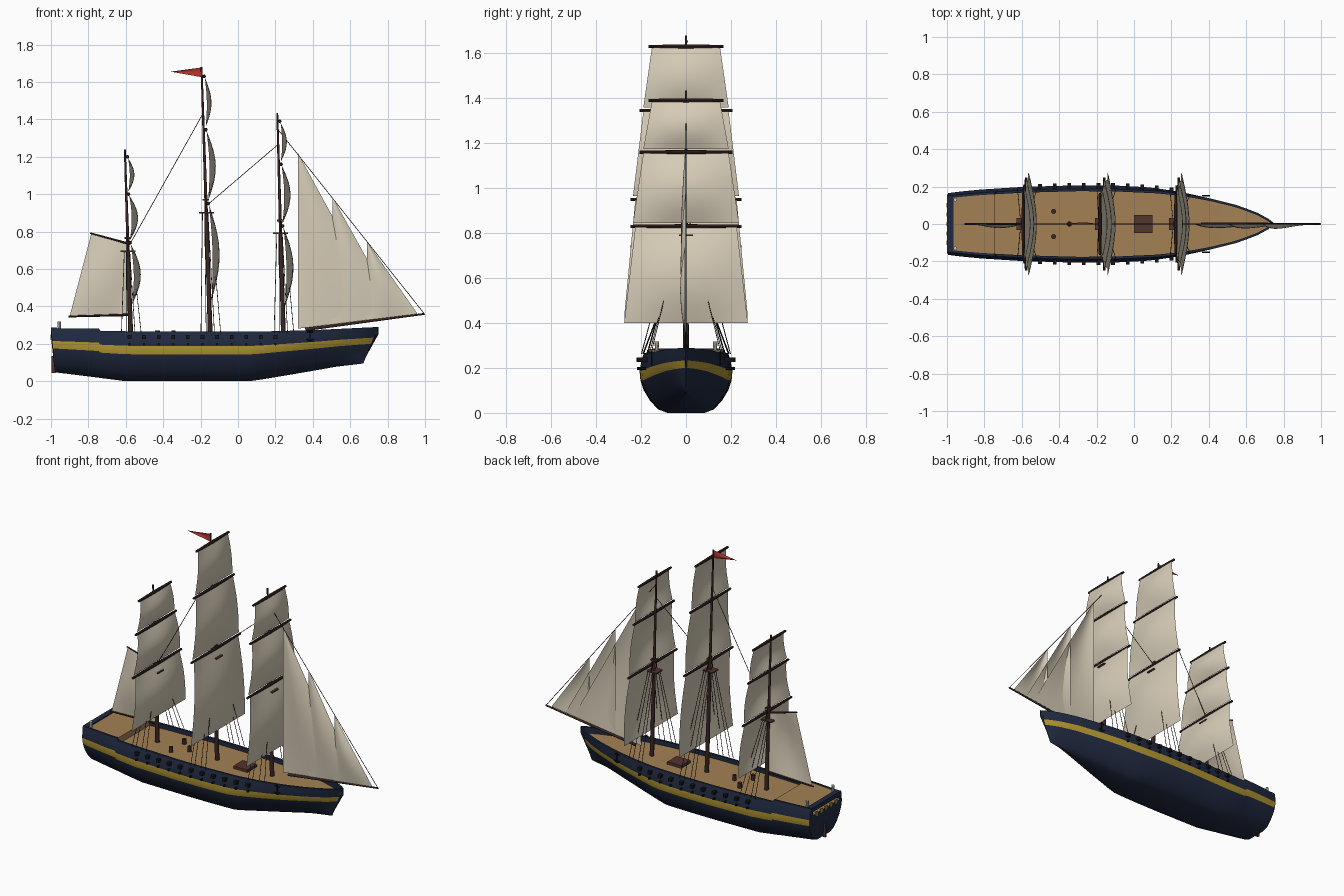
import bpy, bmesh, math
from mathutils import Vector as V

if "Cube" in bpy.data.objects:
    bpy.data.objects.remove(bpy.data.objects["Cube"])


def mat(name, r, g, b):
    m = bpy.data.materials.new(name)
    m.diffuse_color = (r, g, b, 1)
    m.use_nodes = True
    m.node_tree.nodes["Principled BSDF"].inputs["Base Color"].default_value = m.diffuse_color
    return m


NAVY = mat("navy_paint", 0.014, 0.022, 0.050)
GOLD = mat("gold_paint", 0.43, 0.29, 0.03)
DECK = mat("deck_planks", 0.37, 0.22, 0.09)
WOOD = mat("dark_wood", 0.040, 0.020, 0.016)
HATCH = mat("hatch_wood", 0.085, 0.035, 0.028)
CANVAS = mat("canvas", 0.68, 0.61, 0.48)
BLACK = mat("black_iron", 0.008, 0.008, 0.009)
RED = mat("red", 0.43, 0.035, 0.025)
GLASS = mat("lantern_glass", 0.6, 0.6, 0.55)


def finish(name, bm, mats, smooth=0):
    me = bpy.data.meshes.new(name)
    bm.to_mesh(me)
    bm.free()
    ob = bpy.data.objects.new(name, me)
    bpy.context.collection.objects.link(ob)
    for m in mats:
        me.materials.append(m)
    if smooth:
        bpy.ops.object.select_all(action='DESELECT')
        ob.select_set(True)
        bpy.context.view_layer.objects.active = ob
        bpy.ops.object.shade_smooth_by_angle(angle=math.radians(smooth))
    return ob


def tubes(name, segs, m, n=8):
    """Tapered rods, each (start, end, radius_start, radius_end)."""
    bm = bmesh.new()
    for a, b, r1, r2 in segs:
        a, b = V(a), V(b)
        d = (b - a).normalized()
        p = d.orthogonal().normalized()
        q = d.cross(p)
        rings = []
        for c, r in ((a, r1), (b, r2)):
            rings.append([bm.verts.new(c + r * (p * math.cos(t) + q * math.sin(t)))
                          for t in (2 * math.pi * k / n for k in range(n))])
        for k in range(n):
            j = (k + 1) % n
            bm.faces.new((rings[0][k], rings[0][j], rings[1][j], rings[1][k]))
        bm.faces.new(rings[0][::-1])
        bm.faces.new(rings[1])
    return finish(name, bm, [m], 40 if n > 5 else 0)


def boxes(name, items, m):
    bm = bmesh.new()
    for c, s in items:
        vs = bmesh.ops.create_cube(bm, size=1)["verts"]
        for v in vs:
            v.co = V(c) + V([v.co[i] * s[i] for i in range(3)])
    return finish(name, bm, [m])


def interp(knots, x):
    for (x0, y0), (x1, y1) in zip(knots, knots[1:]):
        if x <= x1:
            return y0 + (y1 - y0) * max(0, (x - x0) / (x1 - x0))
    return knots[-1][1]


# Hull: lofted rings, half width / keel / sheer along the length
HALF = [(-1, .165), (-.85, .182), (-.6, .198), (-.3, .207), (-.1, .206), (.1, .195), (.25, .174),
        (.4, .143), (.55, .103), (.66, .06), (.72, .027), (.75, .004)]
KEEL = [(-1, .05), (-.85, .032), (-.6, 0), (.07, 0), (.25, .03), (.4, .055), (.55, .078), (.75, .095)]
TOP = [(-1, .283), (-.745, .283), (-.735, .268), (-.3, .265), (.1, .265), (.4, .273), (.75, .29)]
ROWS = [(0, .40, .05), (.06, .60, .22), (.2, .77, .42), (.38, .91, .64), (.54, .98, .83),
        (.71, 1, .95), (.86, .96, .98), (1, .91, 1)]   # height, midship width, bow width


def hull_ring(s):
    b, k, t = interp(HALF, s), interp(KEEL, s), interp(TOP, s)
    mix = min(1, max(0, (s - .05) / .6))
    rake = .08 * max(0, (s - .3) / .45) ** 2
    pts = []
    for f, wm, wb in ROWS:
        x = s - rake * (1 - f) + (.02 * (1 - f) if s < -.99 else 0)
        pts.append((x, b * (wm + (wb - wm) * mix), k + (t - k) * f))
    yi = max(.001, pts[-1][1] - .013)
    pts.append((s, yi, t))
    pts.append((s, yi, .238 + .02 * max(0, s) ** 2))
    return [(x, -y, z) for x, y, z in pts] + [(x, y, z) for x, y, z in pts[::-1]]


stations = sorted({-1, -.97, -.9, -.82, -.745, -.735, -.66, .66, .69, .72, .75}
                  | {round(-.6 + .06 * i, 2) for i in range(21)})
bm = bmesh.new()
rings = [[bm.verts.new(p) for p in hull_ring(s)] for s in stations]
n, R = len(rings[0]), len(ROWS)
for a, b in zip(rings, rings[1:]):
    for i in range(n):
        j = (i + 1) % n
        f = bm.faces.new((a[i], b[i], b[j], a[j]))
        k = min(i, n - 2 - i)
        f.material_index = 1 if k == 4 and i != n - 1 else 2 if i == R + 1 else 0
# transom and stem close only the outer shell
bm.faces.new(rings[0])
bm.faces.new(rings[-1])
bmesh.ops.recalc_face_normals(bm, faces=bm.faces)
finish("hull", bm, [NAVY, GOLD, DECK], 35)

# Raised poop deck
bm = bmesh.new()
prev = None
for s in (-.985, -.9, -.82, -.742):
    y = interp(HALF, s) * .91 - .004
    cur = [bm.verts.new((s, sy * y, z)) for sy, z in ((-1, .236), (-1, .279), (1, .279), (1, .236))]
    if prev:
        for i in range(3):
            bm.faces.new((prev[i], cur[i], cur[i + 1], prev[i + 1]))
    prev = cur
bm.faces.new(prev)
bmesh.ops.recalc_face_normals(bm, faces=bm.faces)
finish("poop_deck", bm, [DECK])

# Stern: rail, windows, rudder, lanterns
boxes("stern_rail", [((-.982, 0, .272), (.034, .30, .028))], NAVY)
boxes("stern_windows", [((-.9985, y * .05, .235), (.006, .022, .028)) for y in (-2, -1, 0, 1, 2)], GOLD)
boxes("rudder", [((-.985, 0, .09), (.024, .014, .09))], HATCH)
tubes("stern_lanterns", [((-.955, y, .276), (-.955, y, .318), .008, .010) for y in (-.13, .13)], GLASS)

# Guns along both sides, two rows
upper, lower = [], []
for i in range(11):
    x = -.58 + .078 * i
    b = interp(HALF, x)
    for sy in (-1, 1):
        upper.append(((x, sy * (b - .002), .236), (.02, .03, .02)))
        lower.append(((x, sy * (b - .02), .198), (x, sy * (b + .011), .198), .007, .007))
boxes("upper_gun_ports", upper, BLACK)
tubes("lower_guns", lower, BLACK)

# Anchors
anchor = []
for sy in (-1, 1):
    y = sy * .152
    anchor += [((.385, y, .215), (.385, y, .275), .004, .004), ((.365, y, .225), (.385, y, .213), .004, .004),
               ((.405, y, .225), (.385, y, .213), .004, .004), ((.37, y, .265), (.40, y, .265), .004, .004)]
tubes("anchors", anchor, BLACK, 6)

# Deck fittings
boxes("cargo_hatch", [((.05, 0, .246), (.1, .096, .018))], HATCH)
tubes("capstan_and_barrels", [((-.43, .067, .236), (-.43, .067, .27), .013, .013),
                              ((-.43, -.067, .236), (-.43, -.067, .27), .013, .013),
                              ((-.345, 0, .236), (-.345, 0, .272), .013, .011)], WOOD, 12)


def sheet(name, tl, tr, br, bl, belly, m=CANVAS, edge=.25, nu=12, nv=10):
    """Bellied four-corner cloth."""
    tl, tr, br, bl, belly = map(V, (tl, tr, br, bl, belly))
    bm = bmesh.new()
    g = []
    for j in range(nv + 1):
        v = j / nv
        row = []
        for i in range(nu + 1):
            u = i / nu
            p = tl.lerp(tr, u).lerp(bl.lerp(br, u), v)
            p += belly * math.sin(math.pi * v) * (edge + (1 - edge) * math.sin(math.pi * u))
            row.append(bm.verts.new(p))
        g.append(row)
    for j in range(nv):
        for i in range(nu):
            bm.faces.new((g[j][i], g[j + 1][i], g[j + 1][i + 1], g[j][i + 1]))
    bmesh.ops.remove_doubles(bm, verts=bm.verts, dist=1e-5)
    return finish(name, bm, [m], 60)


# Masts: base x, top x, top z, platform z, yard heights, foot of the lowest sail
MASTS = {"mizzen": (-.573, -.605, 1.24, .695, (.74, 1.0, 1.2), .41),
         "main": (-.148, -.195, 1.68, .90, (.95, 1.345, 1.63), .43),
         "fore": (.243, .21, 1.435, .79, (.83, 1.16, 1.39), .40)}
YARD = (.248, .206, .166)
HEAD = (.226, .190, .152)
FOOT = (.275, .236, .190)
BELLY = (.050, .045, .033)
for nm, (x0, x1, zt, zp, yards, foot) in MASTS.items():
    def mx(z):
        return x0 + (x1 - x0) * (z - .24) / (zt - .24)
    tubes(nm + "_mast", [((x0, 0, .235), (mx(zp), 0, zp), .0135, .010),
                         ((mx(zp), 0, zp), (x1, 0, zt), .009, .005)], WOOD, 12)
    boxes(nm + "_top_platform", [((mx(zp), 0, zp), (.08, .062, .008)),
                                 ((mx(zp + .07), 0, zp + .07), (.034, .03, .010))], HATCH)
    spars, low = [], foot
    for i, z in enumerate(yards):
        x = mx(z) + .012
        for sy in (-1, 1):
            spars.append(((x, 0, z), (x, sy * YARD[i], z), .010, .007))
        xb = mx(low) + .012
        sheet(f"{nm}_square_sail_{i + 1}", (x + .004, -HEAD[i], z - .006), (x + .004, HEAD[i], z - .006),
              (xb, FOOT[i], low), (xb, -FOOT[i], low), (BELLY[i], 0, 0))
        low = z + .014
    tubes(nm + "_yards", spars, WOOD)
    ropes = []
    for sy in (-1, 1):
        for dx in (-.05, -.022, .022, .055):
            y = interp(HALF, x0 + dx)
            ropes.append(((x0 + dx, sy * (y - .008), .262), (mx(zp) + dx * .4, sy * .028, zp), .0018, .0018))
        ropes.append(((mx(zp), sy * .03, zp), (mx(zp + .1), sy * .008, zp + .1), .003, .003))
    tubes(nm + "_shrouds", ropes, WOOD, 5)

# Stays between the masts and down to the bowsprit
tubes("stays", [((-.188, 0, 1.43), (-.585, 0, .72), .002, .002), ((.214, 0, 1.265), (-.155, 0, .95), .002, .002),
                ((.214, 0, 1.345), (.995, 0, .362), .002, .002)], WOOD, 5)

# Bowsprit and three overlapping jibs
tubes("bowsprit", [((.36, 0, .277), (.998, 0, .360), .009, .005)], WOOD, 10)
for i, (px, pz, tx, tz) in enumerate(((.32, 1.22, .80, .342), (.505, .985, .86, .349), (.69, .745, .96, .36))):
    y = -.002 * i
    sheet(f"jib_{i + 1}", (px, y, pz), (px, y, pz), (tx, y, tz), (px, y, .281 + (px - .32) * .124),
          (0, -.022, 0), edge=0)

# Spanker with gaff and boom
sheet("spanker_sail", (-.785, 0, .787), (-.595, 0, .735), (-.585, 0, .356), (-.90, 0, .347), (0, -.022, 0), edge=0)
tubes("gaff_and_boom", [((-.59, 0, .737), (-.79, 0, .792), .006, .004),
                        ((-.58, 0, .355), (-.907, 0, .346), .007, .005)], WOOD)

# Pennant
sheet("pennant", (-.19, 0, 1.678), (-.36, 0, 1.655), (-.36, 0, 1.655), (-.19, 0, 1.625), (0, .008, 0), RED, 0, 6, 4)
